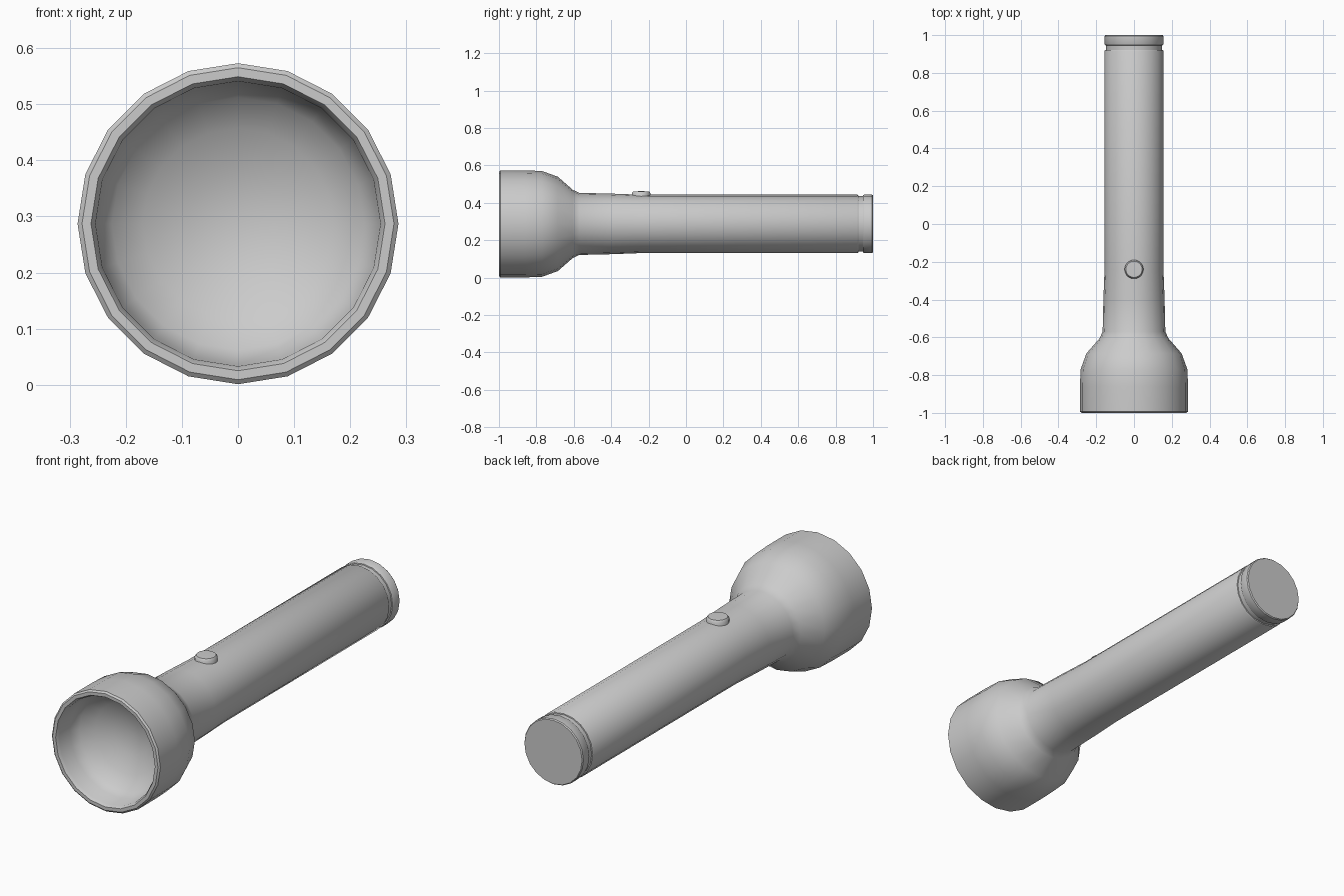
import bpy, bmesh, math

if "Cube" in bpy.data.objects:
    bpy.data.objects.remove(bpy.data.objects["Cube"])

SIDES = 20
AXIS_Z = 0.287


def lathe(name, profile, place, sides=SIDES):
    """Spin (radius, distance) pairs; place(a, b, d) maps them into space.
    A zero radius makes a pole."""
    bm = bmesh.new()
    rings = []
    for r, d in profile:
        n = 1 if r == 0 else sides
        rings.append([bm.verts.new(place(r * math.sin(math.tau * i / sides),
                                         r * math.cos(math.tau * i / sides), d))
                      for i in range(n)])
    for a, b in zip(rings, rings[1:]):
        for i in range(sides):
            j = (i + 1) % sides
            if len(a) == 1:
                bm.faces.new((a[0], b[j], b[i]))
            elif len(b) == 1:
                bm.faces.new((a[i], a[j], b[0]))
            else:
                bm.faces.new((a[i], a[j], b[j], b[i]))
    bmesh.ops.recalc_face_normals(bm, faces=bm.faces)
    mesh = bpy.data.meshes.new(name)
    bm.to_mesh(mesh)
    bm.free()
    ob = bpy.data.objects.new(name, mesh)
    bpy.context.collection.objects.link(ob)
    bpy.ops.object.select_all(action='DESELECT')
    ob.select_set(True)
    bpy.context.view_layer.objects.active = ob
    bpy.ops.object.shade_smooth_by_angle(angle=math.radians(38))
    return ob


def along_y(a, b, d):
    return (a, d, AXIS_Z + b)


def along_z(a, b, d):
    return (a, -0.24 + b, d)


# Head, barrel and tail cap as one closed shell, from reflector to tail
lathe("flashlight_body", [
    # reflector bowl and recess
    (0, -0.79), (0.09, -0.803), (0.17, -0.835), (0.225, -0.872),
    (0.25, -0.91), (0.254, -0.985),
    # front rim with bevelled edges
    (0.262, -1.0), (0.278, -1.0), (0.286, -0.993),
    # head and neck
    (0.286, -0.86), (0.283, -0.77), (0.252, -0.685), (0.182, -0.605),
    (0.166, -0.57), (0.162, -0.40), (0.156, -0.24),
    # barrel
    (0.156, 0.916), (0.153, 0.921),
    # groove before the tail cap
    (0.148, 0.922), (0.148, 0.946),
    # tail cap
    (0.153, 0.947), (0.156, 0.952), (0.156, 0.995), (0.152, 1.0), (0, 1.0),
], along_y)

# Push button on top of the barrel
lathe("switch_button", [
    (0, 0.42), (0.05, 0.42), (0.05, 0.452), (0.043, 0.461), (0, 0.462),
], along_z)
